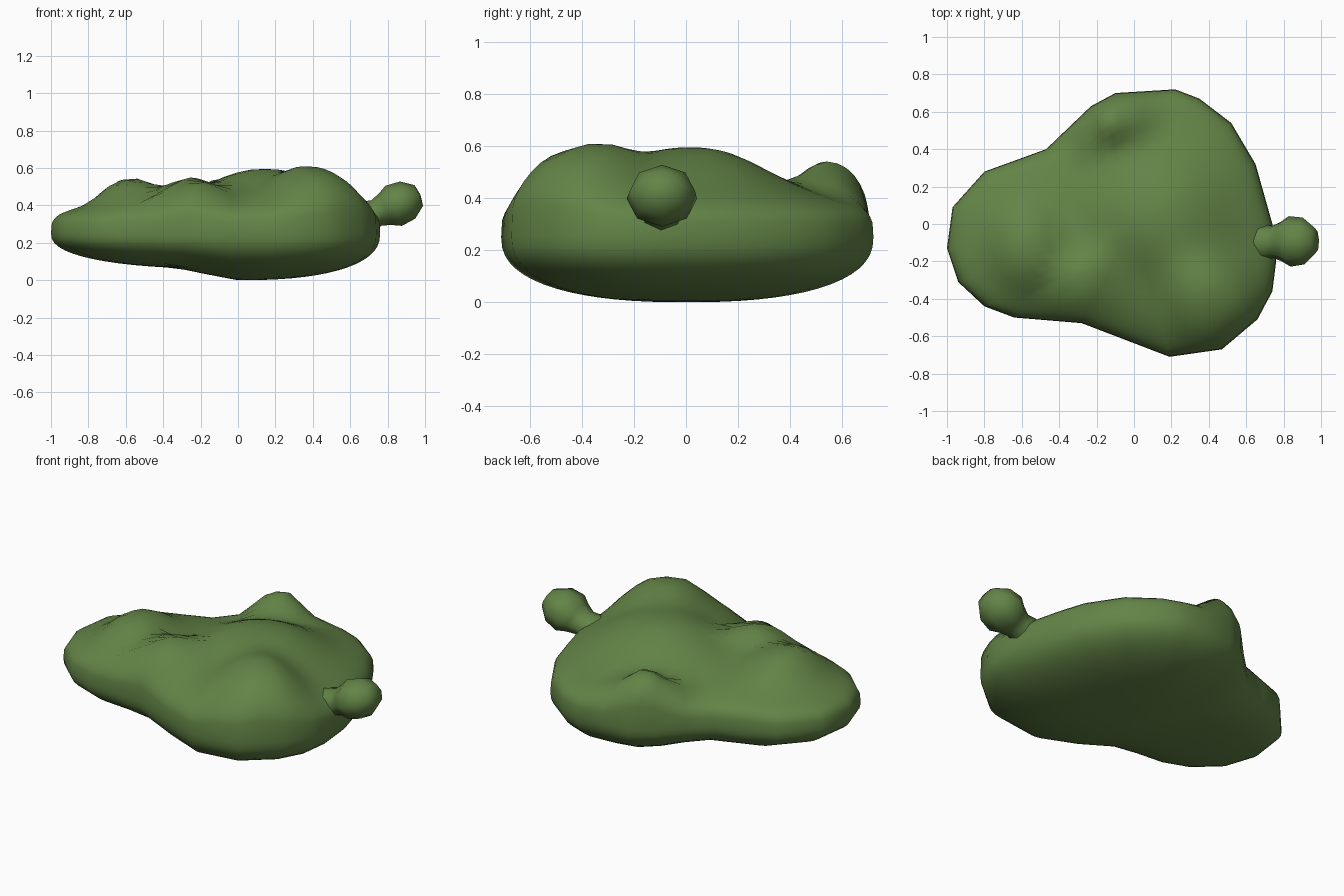
import bpy, bmesh, math
from mathutils import Vector

cube = bpy.data.objects.get("Cube")
if cube:
    bpy.data.objects.remove(cube)

green = bpy.data.materials.new("moss green")
green.use_nodes = True
green.diffuse_color = (0.125, 0.23, 0.062, 1)
green.node_tree.nodes["Principled BSDF"].inputs["Base Color"].default_value = green.diffuse_color

# Plan outline of the body, counter-clockwise
OUTLINE = [Vector(p) for p in (
    (.76, -.2), (.74, 0), (.65, .32), (.52, .54), (.35, .67), (.22, .72), (-.1, .7),
    (-.23, .63), (-.47, .4), (-.8, .28), (-.97, .09), (-1, -.13), (-.94, -.31),
    (-.8, -.44), (-.64, -.5), (-.28, -.53), (.19, -.71), (.47, -.67), (.66, -.51), (.74, -.36))]
# Lumps: x, y, width in x, width in y, height
LUMPS = [(.43, -.43, .27, .25, .18), (-.27, -.34, .15, .2, .12),
         (-.58, -.13, .18, .24, .13), (-.12, .58, .16, .15, .15)]
RINGS = 16
RIM = .25


def top_height(x, y, s):
    edge = max(0, 1 - s ** 3.6) ** (1 / 3.6)
    dome = .175 * math.exp(-(((x - .15) / .38) ** 2 + ((y - .02) / .35) ** 2) ** 1.2)
    z = RIM + (.17 + dome) * edge
    for cx, cy, wx, wy, h in LUMPS:
        r = ((x - cx) / wx) ** 2 + ((y - cy) / wy) ** 2
        z += h * math.exp(-r ** 1.4) * edge ** .25
    return z


def bottom_height(x, y, s):
    low = .06 * min(1, max(0, -x / .33))
    return RIM - (RIM - low) * max(0, 1 - s ** 2.4) ** (1 / 2.4)


def finish(bm, name):
    bmesh.ops.recalc_face_normals(bm, faces=bm.faces)
    mesh = bpy.data.meshes.new(name)
    bm.to_mesh(mesh)
    bm.free()
    mesh.materials.append(green)
    mesh.shade_smooth()
    obj = bpy.data.objects.new(name, mesh)
    bpy.context.collection.objects.link(obj)


def bridge(bm, a, b):
    for i in range(len(a)):
        j = (i + 1) % len(a)
        bm.faces.new((a[i], a[j], b[j], b[i]))


def fan(bm, ring, tip):
    for i in range(len(ring)):
        bm.faces.new((ring[i], ring[(i + 1) % len(ring)], tip))


# Lumpy body: concentric rings above and below a shared rim
bm = bmesh.new()
edge = []
for i, p in enumerate(OUTLINE):
    q = OUTLINE[(i + 1) % len(OUTLINE)]
    edge += [p, p.lerp(q, .5)]
rim = [bm.verts.new((p.x, p.y, RIM)) for p in edge]
for height in (top_height, bottom_height):
    last = rim
    for k in range(1, RINGS):
        s = math.sin(math.pi / 2 * (1 - k / RINGS))
        ring = [bm.verts.new((p.x * s, p.y * s, height(p.x * s, p.y * s, s))) for p in edge]
        bridge(bm, last, ring)
        last = ring
    fan(bm, last, bm.verts.new((0, 0, height(0, 0, 0))))
finish(bm, "lumpy_body")

# Side knob on a short neck: distance along its axis, radius
PROFILE = [(0, .11), (.08, .1), (.13, .085), (.18, .105), (.23, .135), (.31, .125), (.375, .07)]
start, axis = Vector((.62, -.1, .31)), Vector((.92, .03, .38)).normalized()
side = axis.cross(Vector((0, 0, 1))).normalized()
up = side.cross(axis)
bm = bmesh.new()
rings = []
for d, r in PROFILE:
    rings.append([bm.verts.new(start + axis * d + side * math.cos(a) * r + up * math.sin(a) * r * .86)
                  for a in (math.tau * i / 8 for i in range(8))])
for a, b in zip(rings, rings[1:]):
    bridge(bm, a, b)
fan(bm, rings[-1], bm.verts.new(start + axis * .385))
fan(bm, rings[0], bm.verts.new(start))
finish(bm, "side_knob")
